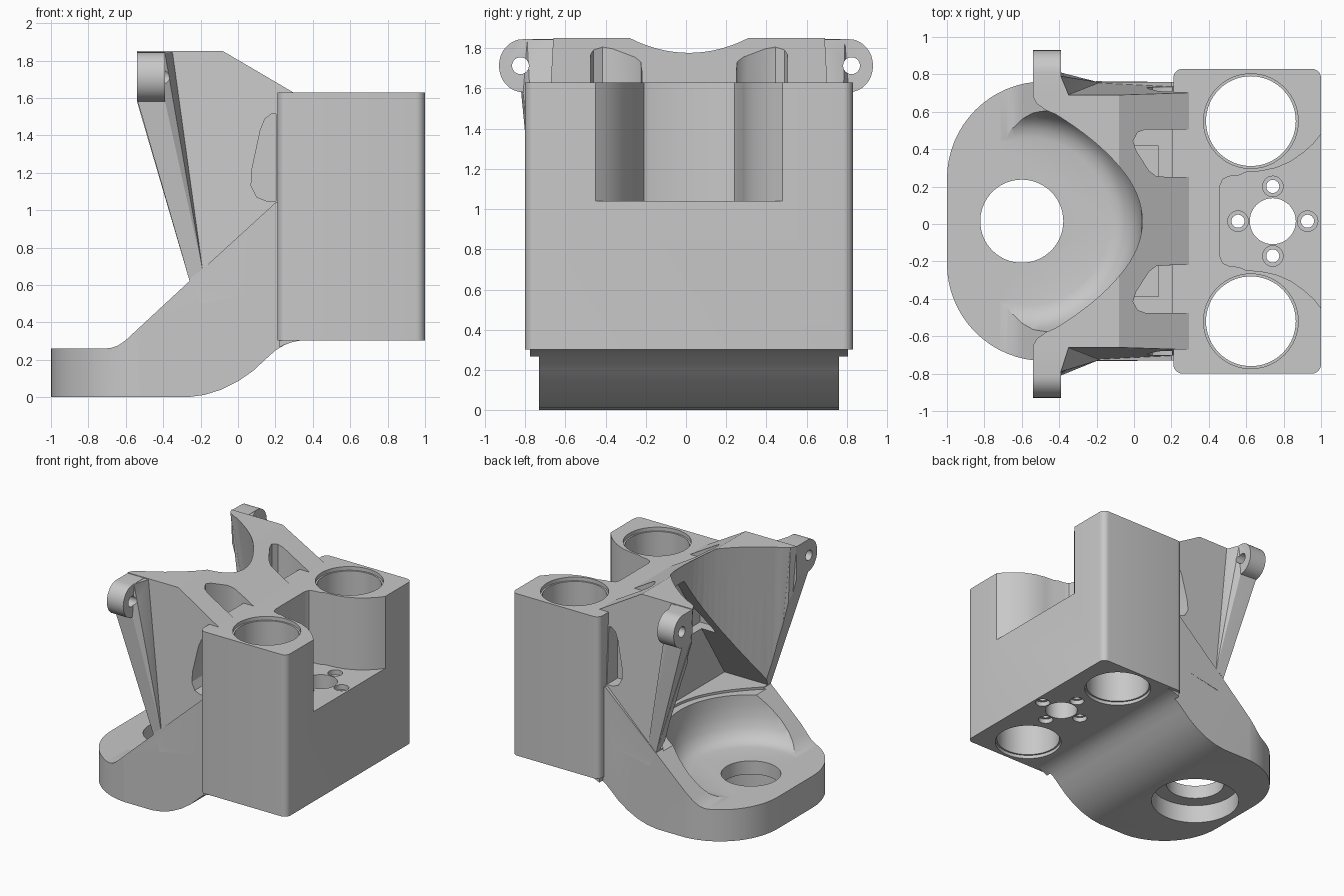
import bpy, bmesh, math
from mathutils import Vector

cube = bpy.data.objects.get("Cube")
if cube:
    bpy.data.objects.remove(cube, do_unlink=True)

grey = bpy.data.materials.new("plain grey")
grey.use_nodes = True
grey.diffuse_color = (0.58, 0.58, 0.58, 1)
grey.node_tree.nodes["Principled BSDF"].inputs["Base Color"].default_value = (0.58, 0.58, 0.58, 1)

MID = 0.015  # centre line of the casting across its width


def finish(name, bm):
    bmesh.ops.recalc_face_normals(bm, faces=bm.faces)
    mesh = bpy.data.meshes.new(name)
    bm.to_mesh(mesh)
    bm.free()
    mesh.materials.append(grey)
    ob = bpy.data.objects.new(name, mesh)
    bpy.context.collection.objects.link(ob)
    return ob


def prism(name, pts, axis, lo, hi, bevel=0):
    """Extrude a 2D outline along an axis from lo to hi."""
    place = {"x": lambda a, b, t: (t, a, b),
             "y": lambda a, b, t: (a, t, b),
             "z": lambda a, b, t: (a, b, t)}[axis]
    bm = bmesh.new()
    face = bm.faces.new([bm.verts.new(place(a, b, lo)) for a, b in pts])
    res = bmesh.ops.extrude_face_region(bm, geom=[face])
    verts = [v for v in res["geom"] if isinstance(v, bmesh.types.BMVert)]
    bmesh.ops.translate(bm, verts=verts, vec=Vector(place(0, 0, hi - lo)))
    if bevel:
        i = "xyz".index(axis)
        edges = [e for e in bm.edges if abs(e.verts[0].co[i] - e.verts[1].co[i]) > 0.01]
        bmesh.ops.bevel(bm, geom=edges, offset=bevel, segments=6, profile=0.5, affect="EDGES")
    return finish(name, bm)


def loft(name, rings):
    """Closed solid through rings of equal length."""
    bm = bmesh.new()
    rows = [[bm.verts.new(p) for p in ring] for ring in rings]
    n = len(rows[0])
    for low, high in zip(rows, rows[1:]):
        for i in range(n):
            bm.faces.new((low[i], low[(i + 1) % n], high[(i + 1) % n], high[i]))
    bm.faces.new(rows[0][::-1])
    bm.faces.new(rows[-1])
    bmesh.ops.triangulate(bm, faces=bm.faces)
    return finish(name, bm)


def circle(x, y, z, r, sides):
    step = 2 * math.pi / sides
    return [(x + r * math.cos(i * step), y + r * math.sin(i * step), z) for i in range(sides)]


def drum(name, x, y, z0, z1, r, sides=64):
    return prism(name, [p[:2] for p in circle(x, y, 0, r, sides)], "z", z0, z1)


def box(x0, x1, y0, y1):
    return [(x0, y0), (x1, y0), (x1, y1), (x0, y1)]


def hull(name, pts):
    bm = bmesh.new()
    for p in pts:
        bm.verts.new(p)
    bmesh.ops.convex_hull(bm, input=bm.verts)
    return finish(name, bm)


def combine(target, other, op):
    other.hide_render = True
    mod = target.modifiers.new(op, "BOOLEAN")
    mod.operation, mod.object, mod.solver = op, other, "EXACT"
    bpy.context.view_layer.objects.active = target
    bpy.ops.object.modifier_apply(modifier=mod.name)
    bpy.data.objects.remove(other, do_unlink=True)


# Base foot and curved lower body
side = [(-1, 0), (-0.27, 0), (-0.18, 0.012), (-0.09, 0.04), (0, 0.085), (0.08, 0.14),
        (0.15, 0.205), (0.2, 0.25), (0.25, 0.28), (0.3, 0.298), (0.36, 0.306), (0.36, 1.04),
        (0.2, 1.04), (-0.26, 0.62), (-0.6, 0.305), (-0.64, 0.277), (-0.68, 0.263), (-0.72, 0.26),
        (-1, 0.26)]
body = prism("bracket_body", side, "y", MID - 0.745, MID + 0.745)
plan = [(0.5, MID - 0.9), (0.5, MID + 0.9)]
for s in (1, -1):
    arc = [math.radians(90 + 90 * i / 16) for i in range(17)]
    corner = [(-0.48 + 0.52 * math.cos(a), MID + s * (0.227 + 0.52 * math.sin(a))) for a in arc]
    plan += corner if s > 0 else corner[::-1]
combine(body, prism("foot_outline", plan, "z", -0.1, 1.5), "INTERSECT")

# Tapered upper gusset
gusset = prism("gusset", [(-0.26, 0.625), (-0.54, 1.58), (-0.54, 1.85), (-0.08, 1.85),
                          (0.295, 1.63), (0.295, 0.6), (-0.2, 0.5)], "y", -1, 1)
for v in gusset.data.vertices:
    v.co.y = MID + v.co.y * (0.742 - 0.067 * (v.co.z - 0.62) / 1.23)
combine(body, gusset, "UNION")

# Mounting ears with tapering ribs below them
for s in (1, -1):
    outline = [(s * 0.6, 1.58), (s * 0.6, 1.845)]
    for i in range(17):
        a = math.pi / 2 - math.pi * i / 16
        outline.append((s * (0.81 + 0.12 * math.cos(a)), 1.713 + 0.132 * math.sin(a)))
    combine(body, prism("ear", outline, "x", -0.539, -0.39), "UNION")
    rib = [(x, s * y + MID * (y < 0.75), z) for x, y, z in
           [(-0.538, 0.55, 1.843), (-0.538, 0.79, 1.843), (-0.391, 0.79, 1.843),
            (-0.35, 0.676, 1.843), (-0.35, 0.55, 1.843),
            (-0.537, 0.55, 1.585), (-0.537, 0.82, 1.585), (-0.391, 0.81, 1.585),
            (-0.261, 0.55, 0.63), (-0.261, 0.743, 0.63), (-0.19, 0.743, 0.685),
            (-0.19, 0.55, 0.685)]]
    combine(body, hull("rib", rib), "UNION")

# Main block
block = prism("main_block", box(0.21, 1, MID - 0.815, MID + 0.815), "z", 0.303, 1.63, 0.05)
combine(body, block, "UNION")
fairing = prism("block_fairing", [(0.223, 0.267), (0.25, 0.281), (0.3, 0.297), (0.34, 0.304),
                                  (0.34, 0.4), (0.223, 0.4)], "y", MID - 0.79, MID + 0.79)
combine(body, fairing, "UNION")


# Parabolic hollow that widens downward between the ears
def hollow_ring(z, tip, curve, reach, tail):
    ys = [reach * i / 16 for i in range(-16, 17)]
    ring = [(tip - curve * y * y, MID + y, z) for y in ys]
    return ([(x, MID - y, z) for x, y in reversed(tail)] + ring
            + [(x, MID + y, z) for x, y in tail])


top_ring = hollow_ring(1.87, 0.04, 1.42, 0.57, [(-0.47, 0.59), (-0.52, 0.625), (-0.545, 0.67),
                                                (-0.6, 0.7)])
low_ring = hollow_ring(0.61, 0.1, 0.84, 0.67, [(-0.3, 0.69), (-0.34, 0.7), (-0.42, 0.7),
                                               (-0.6, 0.7)])
combine(body, loft("hollow", [low_ring, top_ring]), "DIFFERENCE")

# Round dish in the foot with a filleted rim
dish = [(0.45, 0.26), (0.5, 0.272), (0.545, 0.305), (0.58, 0.36), (0.605, 0.44), (0.618, 0.53),
        (0.622, 0.64)]
combine(body, loft("dish", [circle(-0.58, MID, z, r, 96) for r, z in dish]), "DIFFERENCE")

# Tent shaped cavity under the bridge
combine(body, prism("cavity", [(MID - 0.7, 0.63), (MID + 0.7, 0.63), (MID + 0.06, 1.64),
                               (MID - 0.06, 1.64)], "x", -0.5, 0.13), "DIFFERENCE")

# Open recess between the two bores
half = [(0.46, 0.19), (0.475, 0.225), (0.51, 0.24), (0.56, 0.245), (0.6, 0.262), (0.68, 0.268),
        (0.76, 0.285), (0.84, 0.32), (0.91, 0.37), (0.96, 0.415), (1.0, 0.465), (1.1, 0.465)]
outline = [(x, MID + y) for x, y in half] + [(x, MID - y) for x, y in reversed(half)]
combine(body, prism("recess", outline, "z", 1.04, 2), "DIFFERENCE")

for s in (1, -1):
    # Large bores
    y = MID + s * 0.535
    combine(body, drum("bore", 0.625, y, 0.1, 1.8, 0.24), "DIFFERENCE")
    combine(body, drum("bore_rim", 0.625, y, 1.6, 1.8, 0.253), "DIFFERENCE")
    combine(body, drum("bore_lower_rim", 0.625, y, 0.1, 0.33, 0.253), "DIFFERENCE")
    # Teardrop slots in the sloping bridge, open towards the block top
    slot = [(0.205, 0.235), (0.205, 0.49), (0.06, 0.49), (0.02, 0.475), (-0.005, 0.43),
            (0.01, 0.38), (0.08, 0.27), (0.12, 0.24)]
    combine(body, prism("slot", [(x, MID + s * y) for x, y in slot], "z", 1.1, 2), "DIFFERENCE")
    lo, hi = sorted((MID + s * 0.235, MID + s * 0.49))
    combine(body, prism("slot_mouth", box(0.19, 0.32, lo, hi), "z", 1.63, 2), "DIFFERENCE")
    # Side pockets beside the block
    pocket = [(0.203, 1.05), (0.15, 1.05), (0.1, 1.07), (0.07, 1.13), (0.075, 1.22),
              (0.12, 1.43), (0.145, 1.49), (0.18, 1.515), (0.203, 1.515)]
    lo, hi = sorted((MID + s * 0.58, MID + s * 0.8))
    combine(body, prism("side_pocket", pocket, "y", lo, hi), "DIFFERENCE")
    # Ear holes
    ring = [(s * 0.823 + 0.042 * math.cos(i * math.pi / 12),
             1.713 + 0.042 * math.sin(i * math.pi / 12)) for i in range(24)]
    combine(body, prism("ear_hole", ring, "x", -0.7, -0.3), "DIFFERENCE")

# Motor hole with four countersunk screw holes
combine(body, drum("centre_hole", 0.742, MID, 0.1, 1.3, 0.123, 48), "DIFFERENCE")
for i in range(4):
    a = i * math.pi / 2
    x, y = 0.742 + 0.186 * math.cos(a), MID + 0.186 * math.sin(a)
    combine(body, drum("screw_hole", x, y, 0.1, 1.3, 0.035, 24), "DIFFERENCE")
    combine(body, drum("screw_head", x, y, 1.0, 1.3, 0.055, 24), "DIFFERENCE")
    combine(body, drum("screw_seat", x, y, 0.1, 0.34, 0.055, 24), "DIFFERENCE")

# Foot hole with a wider seat underneath
combine(body, drum("foot_hole", -0.6, MID, -0.1, 0.5, 0.222), "DIFFERENCE")
combine(body, drum("foot_seat", -0.6, MID, -0.1, 0.15, 0.335), "DIFFERENCE")

# Smooth curved walls, keep edges crisp
bpy.ops.object.select_all(action="DESELECT")
body.select_set(True)
bpy.context.view_layer.objects.active = body
bpy.ops.object.shade_smooth_by_angle(angle=math.radians(25))
